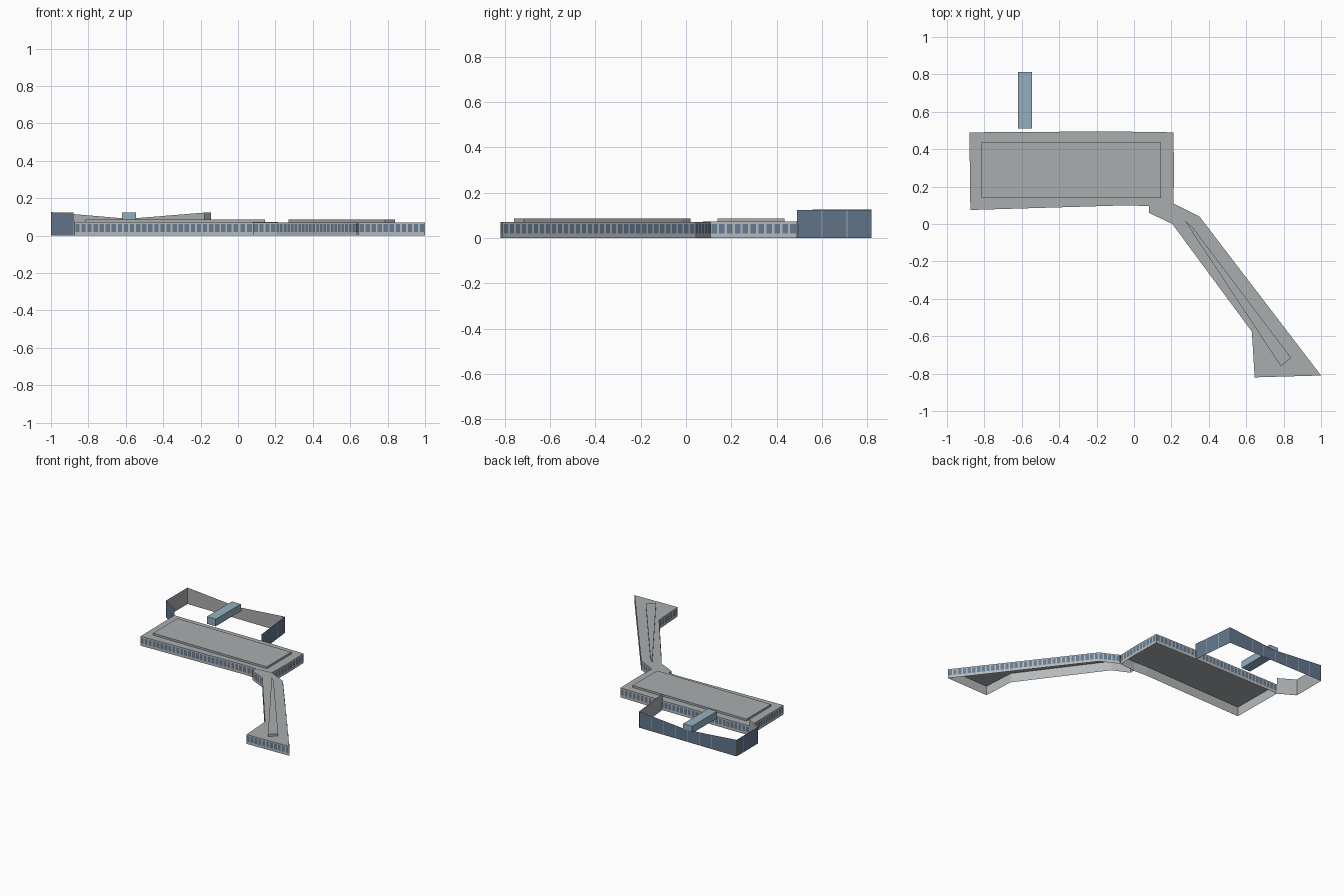
import bpy, bmesh
from mathutils import Vector

cube = bpy.data.objects.get("Cube")
if cube:
    bpy.data.objects.remove(cube, do_unlink=True)


def material(name, rgb):
    m = bpy.data.materials.new(name)
    m.use_nodes = True
    m.diffuse_color = (*rgb, 1)
    m.node_tree.nodes["Principled BSDF"].inputs["Base Color"].default_value = (*rgb, 1)
    return m


ROOF = material("roof grey", (0.40, 0.42, 0.43))
WALL = material("wall grey", (0.47, 0.49, 0.50))
GLASS = material("window blue", (0.13, 0.20, 0.29))
PANEL = material("facade blue", (0.12, 0.18, 0.26))
BRIDGE = material("bridge light blue", (0.30, 0.43, 0.53))


def make(name, bm, *mats):
    mesh = bpy.data.meshes.new(name)
    bm.to_mesh(mesh)
    bm.free()
    for m in mats:
        mesh.materials.append(m)
    obj = bpy.data.objects.new(name, mesh)
    bpy.context.collection.objects.link(obj)
    return obj


def face(bm, points, mat=0):
    bm.faces.new([bm.verts.new(p) for p in points]).material_index = mat


def strip(bm, a, b, t0, t1, low, top0, top1, mat=0, out=0.0):
    """Upright quad along a-b between fractions t0 and t1, pushed outward."""
    a, b = Vector((*a, 0)), Vector((*b, 0))
    d = (b - a).normalized()
    shift = Vector((d.y, -d.x, 0)) * out
    p, q = a.lerp(b, t0) + shift, a.lerp(b, t1) + shift
    up = Vector((0, 0, 1))
    face(bm, [p + up * low, q + up * low, q + up * top1, p + up * top0], mat)


def prism(name, outline, z0, z1, mat, floor=False):
    bm = bmesh.new()
    face(bm, [(x, y, z1) for x, y in outline])
    if floor:
        face(bm, [(x, y, z0) for x, y in reversed(outline)])
    for a, b in zip(outline, outline[1:] + outline[:1]):
        strip(bm, a, b, 0, 1, z0, z1, z1)
    return make(name, bm, mat)


def building(name, outline, height, open_edges=()):
    """Shell without a floor: roof, walls and a row of windows on each wall."""
    bm = bmesh.new()
    face(bm, [(x, y, height) for x, y in outline])
    for i, (a, b) in enumerate(zip(outline, outline[1:] + outline[:1])):
        if i in open_edges:
            continue
        strip(bm, a, b, 0, 1, 0, height, height, 1)
        count = max(1, round((Vector(b) - Vector(a)).length / 0.033))
        for k in range(count):
            strip(bm, a, b, (k + .15) / count, (k + .85) / count,
                  0.02, 0.063, 0.063, 2, 0.002)
    make(name, bm, ROOF, WALL, GLASS)


# Main hall and its raised roof
building("main_hall", [(-.88, .49), (-.875, .075), (-.03, .1), (.08, .095),
                       (.21, .107), (.215, .28), (.21, .49), (-.13, .495)], 0.072)
prism("main_raised_roof", [(-.815, .14), (.145, .14), (.145, .435), (-.815, .435)],
      0.072, 0.087, ROOF)

# Angled pier, open where it meets the hall
building("pier", [(.08, .095), (.08, .06), (.205, 0), (.63, -.575), (.645, -.82),
                  (1, -.81), (.35, .04), (.215, .108)], 0.071, (7,))
prism("pier_raised_roof", [(.27, .02), (.785, -.76), (.84, -.715), (.315, -.02)],
      0.071, 0.087, ROOF)

# Thin courtyard screen, lowest in the middle of its back side
path = [(-.145, .49, .123), (-.18, .82, .123), (-.585, .82, .09),
        (-1, .82, .125), (-1, .56, .125), (-.88, .49, .123)]
bm = bmesh.new()
for (x0, y0, h0), (x1, y1, h1) in zip(path, path[1:]):
    a, b = (x0, y0), (x1, y1)
    strip(bm, a, b, 0, 1, 0, h0, h1)
    count = max(1, round((Vector(b) - Vector(a)).length / 0.1))
    for k in range(count):
        t0, t1 = (k + .02) / count, (k + .98) / count
        top0, top1 = h0 + (h1 - h0) * t0, h0 + (h1 - h0) * t1
        strip(bm, a, b, t0, t1, 0, top0 - .002, top1 - .002, 1, 0.002)
make("courtyard_screen", bm, ROOF, PANEL)

# Raised bridge across the courtyard
prism("bridge", [(-.62, .51), (-.545, .51), (-.545, .812), (-.62, .812)],
      0.07, 0.124, BRIDGE, floor=True)
